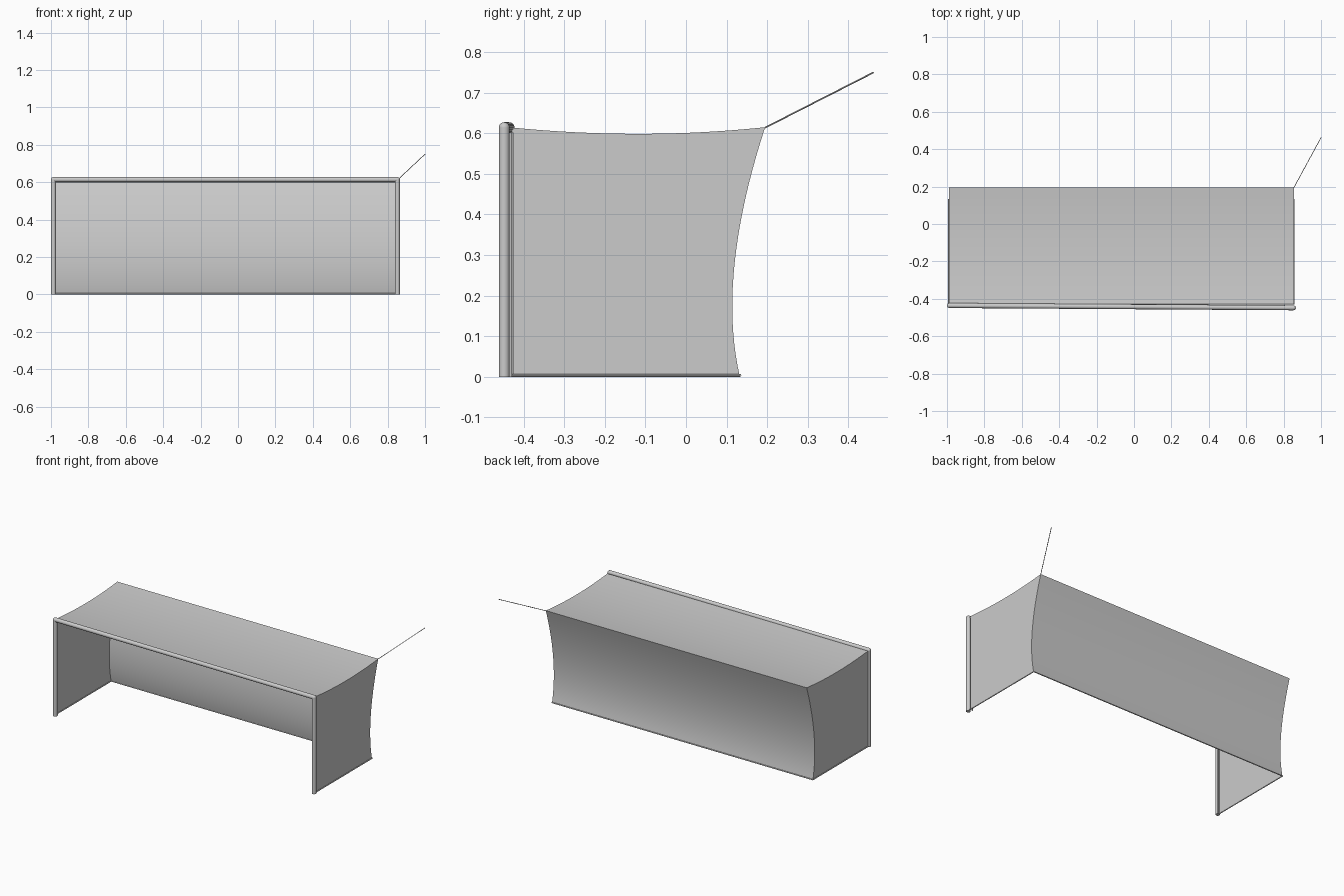
import bpy
from mathutils import Vector

old = bpy.data.objects.get("Cube")
if old:
    bpy.data.objects.remove(old, do_unlink=True)

# Single grey for frame, net and rope
grey = bpy.data.materials.new("light grey")
grey.use_nodes = True
colour = (0.6, 0.6, 0.6, 1)
grey.diffuse_color = colour
grey.node_tree.nodes["Principled BSDF"].inputs["Base Color"].default_value = colour


def mesh_object(name, verts, faces):
    mesh = bpy.data.meshes.new(name)
    mesh.from_pydata(verts, [], faces)
    mesh.materials.append(grey)
    obj = bpy.data.objects.new(name, mesh)
    bpy.context.collection.objects.link(obj)
    return obj


def smooth(obj):
    bpy.ops.object.select_all(action="DESELECT")
    obj.select_set(True)
    bpy.context.view_layer.objects.active = obj
    bpy.ops.object.shade_smooth_by_angle()


def tube(name, start, end, radius, sides=16):
    a, b = Vector(start), Vector(end)
    bpy.ops.mesh.primitive_cylinder_add(vertices=sides, radius=radius,
                                        depth=(b - a).length, location=(a + b) / 2)
    obj = bpy.context.object
    obj.name = name
    obj.rotation_euler = (b - a).to_track_quat("Z", "Y").to_euler()
    obj.data.materials.append(grey)
    smooth(obj)


def curve_points(a, control, b, steps=20):
    # Quadratic arc through a sagging edge of the net
    a, c, b = Vector(a), Vector(control), Vector(b)
    return [(1 - t) ** 2 * a + 2 * t * (1 - t) * c + t * t * b
            for t in (i / steps for i in range(steps + 1))]


def sheet(name, line):
    verts = [(x, p.x, p.y) for x in (NET_R, NET_L) for p in line]
    n = len(line)
    smooth(mesh_object(name, verts,
                       [(i, i + 1, n + i + 1, n + i) for i in range(n - 1)]))


NET_R, NET_L = -0.99, 0.855
POST = 0.0133
BAR_Z = 0.614
right_foot = Vector((-0.987, -0.436, 0))
left_foot = Vector((0.852, -0.448, 0))
up = Vector((0, 0, BAR_Z))

# Goal frame with rounded corners
for side, foot in (("right", right_foot), ("left", left_foot)):
    tube(side + "_post", foot, foot + up, POST)
    bpy.ops.mesh.primitive_uv_sphere_add(segments=16, ring_count=10,
                                         radius=POST, location=foot + up)
    corner = bpy.context.object
    corner.name = side + "_corner"
    corner.data.materials.append(grey)
    smooth(corner)
tube("crossbar", right_foot + up, left_foot + up, POST)

# Sagging top and back of the net
top_line = curve_points((-0.427, 0.614), (-0.11, 0.583), (0.195, 0.615))
back_line = curve_points((0.195, 0.615), (0.076, 0.25), (0.132, 0.003))
sheet("top_net", top_line)
sheet("back_net", back_line)

# Side panels and thin rails at each end
for side, x, inward in (("right", NET_R, 1), ("left", NET_L, -1)):
    outline = top_line + back_line[1:] + [Vector((-0.427, 0.003))]
    mesh_object(side + "_net", [(x, p.x, p.y) for p in outline],
                [tuple(range(len(outline)))])
    tube(side + "_ground_rail", (x, -0.43, 0.0035), (x, 0.133, 0.0035), 0.0035, 8)
    rail_x = x + inward * 0.012
    tube(side + "_net_rail", (rail_x, -0.426, 0), (rail_x, -0.426, 0.606), 0.004, 8)

# Rails across the width
tube("back_ground_rail", (NET_R, 0.133, 0.0035), (NET_L, 0.133, 0.0035), 0.0035, 8)
tube("top_net_rail", (NET_R, -0.426, 0.606), (NET_L, -0.426, 0.606), 0.004, 8)

# Tension rope from the upper back corner
tube("rope", (NET_L, 0.195, 0.614), (1.0, 0.462, 0.75), 0.002, 6)
